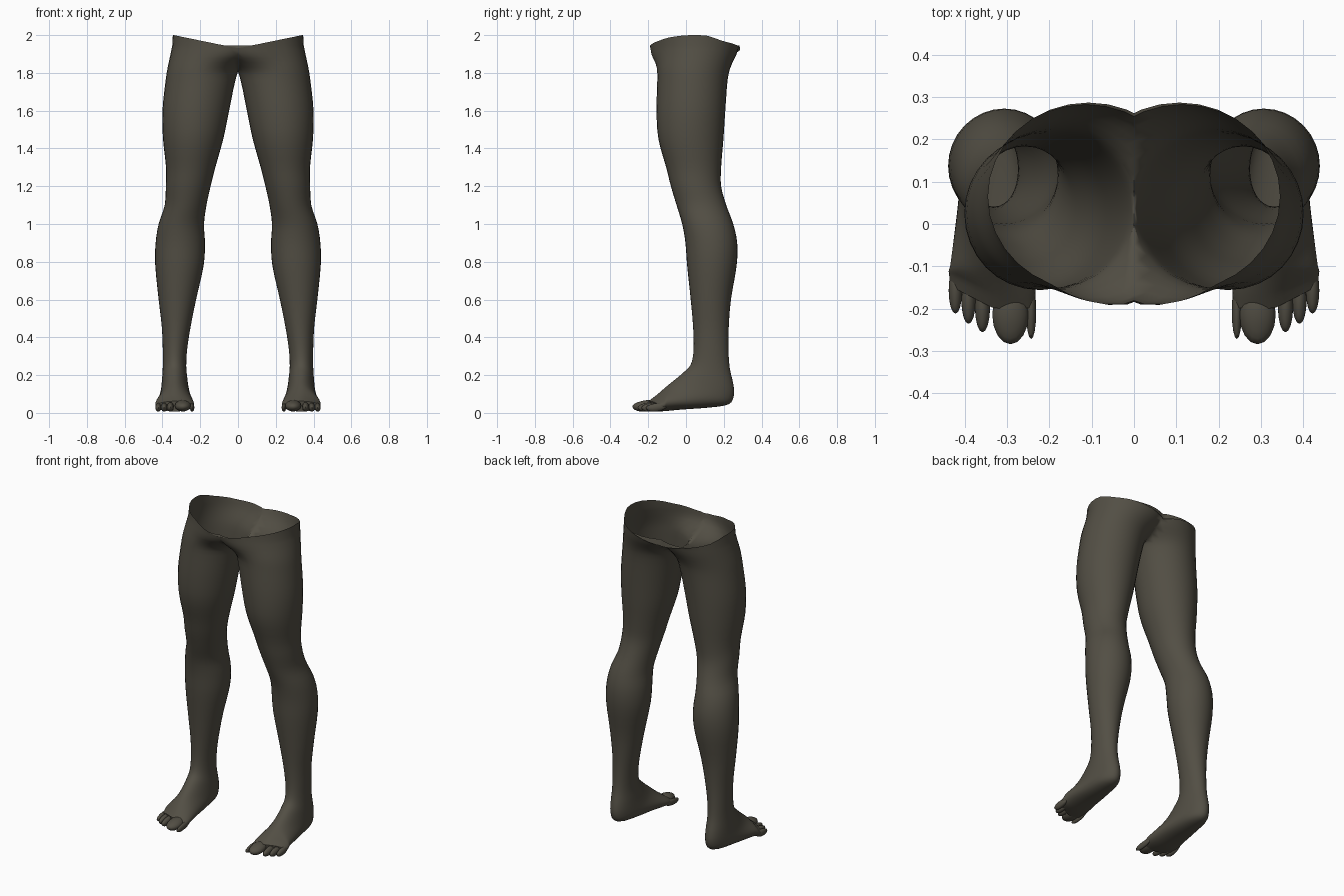
import bpy, bmesh, math
from mathutils import Matrix, Vector

if "Cube" in bpy.data.objects:
    bpy.data.objects.remove(bpy.data.objects["Cube"])

SEGMENTS = 32
skin = bpy.data.materials.new("dark_olive_skin")
skin.diffuse_color = (0.085, 0.077, 0.058, 1)
skin.use_nodes = True
skin.node_tree.nodes["Principled BSDF"].inputs["Base Color"].default_value = skin.diffuse_color

# Upright sections: z, inner x, outer x, front y, back y
LEG = [
    (1.96, -0.13, 0.345, -0.157, 0.287),
    (1.90, -0.09, 0.357, -0.157, 0.268),
    (1.83, -0.015, 0.372, -0.153, 0.236),
    (1.76, 0.014, 0.383, -0.152, 0.22),
    (1.60, 0.047, 0.40, -0.156, 0.208),
    (1.45, 0.078, 0.397, -0.146, 0.198),
    (1.30, 0.12, 0.381, -0.105, 0.186),
    (1.20, 0.145, 0.382, -0.08, 0.186),
    (1.10, 0.167, 0.388, -0.05, 0.213),
    (1.00, 0.18, 0.42, -0.02, 0.25),
    (0.90, 0.175, 0.436, -0.003, 0.271),
    (0.78, 0.182, 0.438, 0.006, 0.268),
    (0.60, 0.222, 0.42, 0.025, 0.238),
    (0.45, 0.252, 0.403, 0.038, 0.226),
    (0.33, 0.27, 0.398, 0.04, 0.225),
]
# Tilted foot sections: inner x, outer x, instep y, z, heel or sole y, z
FOOT = [
    (0.274, 0.398, 0.025, 0.255, 0.232, 0.235),
    (0.268, 0.402, -0.015, 0.213, 0.251, 0.15),
    (0.262, 0.406, -0.05, 0.183, 0.253, 0.09),
    (0.255, 0.412, -0.085, 0.155, 0.225, 0.045),
    (0.247, 0.42, -0.115, 0.13, 0.12, 0.028),
    (0.238, 0.432, -0.145, 0.105, -0.02, 0.018),
    (0.232, 0.438, -0.172, 0.083, -0.13, 0.008),
    (0.237, 0.434, -0.20, 0.062, -0.195, 0.008),
]


def spline(rows, steps):
    """Smoothly interpolate the section rows."""
    out = []
    for i in range(len(rows) - 1):
        quad = [rows[max(0, min(len(rows) - 1, i + k))] for k in (-1, 0, 1, 2)]
        for s in range(steps):
            t = s / steps
            out.append([0.5 * (2 * b + (c - a) * t + (2 * a - 5 * b + 4 * c - d) * t * t
                               + (3 * b - a - 3 * c + d) * t ** 3)
                        for a, b, c, d in zip(*quad)])
    return out + [list(rows[-1])]


def finish(bm, name):
    """Create a mirrored, smooth-shaded object."""
    bmesh.ops.recalc_face_normals(bm, faces=bm.faces)
    mesh = bpy.data.meshes.new(name)
    bm.to_mesh(mesh)
    bm.free()
    mesh.materials.append(skin)
    obj = bpy.data.objects.new(name, mesh)
    bpy.context.collection.objects.link(obj)
    mod = obj.modifiers.new("mirror", 'MIRROR')
    mod.use_clip = True
    mod.merge_threshold = 0.002
    bpy.ops.object.select_all(action='DESELECT')
    obj.select_set(True)
    bpy.context.view_layer.objects.active = obj
    bpy.ops.object.shade_smooth_by_angle(angle=math.radians(50))
    return obj


# Legs and feet: one lofted shell, open at the waist
bm = bmesh.new()
rows = [(xi, xo, yf, z, yb, z) for z, xi, xo, yf, yb in LEG] + FOOT
rings = []
for n, (xi, xo, yf, zf, yb, zb) in enumerate(spline(rows, 3)):
    ring = []
    for k in range(SEGMENTS):
        a = 2 * math.pi * k / SEGMENTS
        c, s = math.cos(a), math.sin(a)
        x = (xi + xo) / 2 + s * (xo - xi) / 2
        y = (yf + yb) / 2 + c * (yf - yb) / 2
        z = (zf + zb) / 2 + c * (zf - zb) / 2
        # pelvis bulge at the front centre
        if z > 1.8 and c > 0:
            y -= 0.055 * max(0, 1 - max(x, 0) / 0.2) * min(1, (z - 1.8) / 0.09)
        # sloping waist rim
        if n == 0:
            z = 1.93 + 0.07 * min(1, max(0, x) / 0.34)
            z -= 0.025 * max(0, min(1, (y - 0.1) / 0.1))
        # outer toes sit further back
        if z < 0.15 and y < -0.1:
            y += 0.5 * max(0, x - 0.33) * min(1, (-0.1 - y) / 0.07)
        ring.append(bm.verts.new((x, y, z)))
    rings.append(ring)
for top, low in zip(rings, rings[1:]):
    for k in range(SEGMENTS):
        j = (k + 1) % SEGMENTS
        bm.faces.new((top[k], top[j], low[j], low[k]))
bm.faces.new(rings[-1])
# trim at the centre line so both legs join into one pelvis
bmesh.ops.bisect_plane(bm, geom=bm.verts[:] + bm.edges[:] + bm.faces[:], dist=1e-5,
                       plane_co=(0, 0, 0), plane_no=(1, 0, 0), clear_inner=True)
finish(bm, "legs")

# Toes: x, tip y, half width, half length, half height
TOES = [
    (0.292, -0.284, 0.043, 0.07, 0.029),
    (0.243, -0.272, 0.012, 0.065, 0.02),
    (0.358, -0.256, 0.018, 0.06, 0.024),
    (0.391, -0.236, 0.017, 0.055, 0.023),
    (0.422, -0.212, 0.016, 0.055, 0.022),
]
bm = bmesh.new()
for x, tip, w, l, h in TOES:
    m = Matrix.Translation((x, tip + l, h + 0.004)) @ Matrix.Diagonal((w, l, h, 1))
    toe = bmesh.ops.create_uvsphere(bm, u_segments=16, v_segments=10, radius=1, matrix=m)
    # lift the root of each toe into the foot
    for v in toe["verts"]:
        v.co.z += 0.12 * max(0, v.co.y - tip - 0.03)
finish(bm, "toes")
